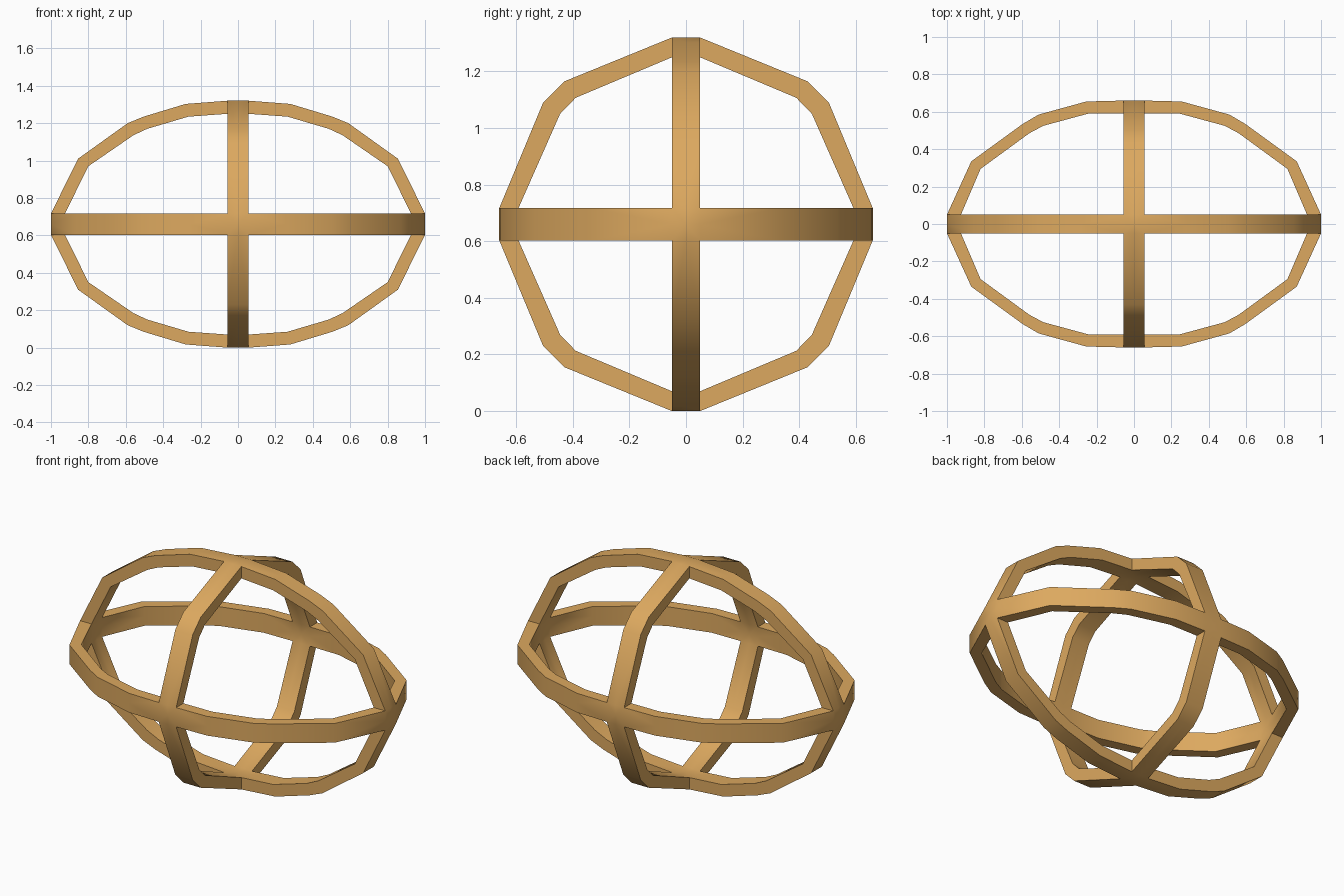
import bpy
import bmesh
from mathutils import Vector

cube = bpy.data.objects.get("Cube")
if cube:
    bpy.data.objects.remove(cube, do_unlink=True)

wood = bpy.data.materials.new("warm_tan")
wood.use_nodes = True
colour = (0.72, 0.395, 0.115, 1)
wood.diffuse_color = colour
bsdf = next(n for n in wood.node_tree.nodes if n.type == "BSDF_PRINCIPLED")
bsdf.inputs["Base Color"].default_value = colour

HALF = (0.057, 0.05, 0.057)       # half width of the bands along x, y, z
OUTER = (1.0, 0.66, 0.66)         # outer reach of the cage along x, y, z
INNER = (0.925, 0.592, 0.59)      # inner reach

bm = bmesh.new()


def place(axes, values):
    co = Vector((0, 0, 0))
    for axis, value in zip(axes, values):
        co[axis] = value
    return bm.verts.new(co)


def half_band(a, b, outer, inner):
    """Quarter arc from axis a to axis b: outer, inner and side strips."""
    c = 3 - a - b
    outer = [(OUTER[a], HALF[b])] + outer + [(HALF[a], OUTER[b])]
    inner = [(INNER[a], HALF[b])] + inner + [(HALF[a], INNER[b])]
    rows = []
    for o, i in zip(outer, inner):
        rows.append([place((a, b, c), (*p, w))
                     for p, w in ((o, 0), (o, HALF[c]), (i, HALF[c]), (i, 0))])
    for r, s in zip(rows, rows[1:]):
        for k in range(3):
            bm.faces.new((r[k], r[k + 1], s[k + 1], s[k]))


def crossing(a):
    """Quarter of the flat patches where two bands cross on axis a."""
    b, c = [k for k in range(3) if k != a]
    for reach in (OUTER[a], INNER[a]):
        corners = ((0, 0), (HALF[b], 0), (HALF[b], HALF[c]), (0, HALF[c]))
        bm.faces.new([place((a, b, c), (reach, *p)) for p in corners])


# Level band, upright long band, upright cross band
half_band(0, 1, [(0.87, 0.335), (0.595, 0.535), (0.51, 0.585), (0.255, 0.655)],
          [(0.82, 0.295), (0.56, 0.485), (0.485, 0.525), (0.245, 0.59)])
half_band(0, 2, [(0.855, 0.35), (0.59, 0.54), (0.505, 0.575), (0.28, 0.643)],
          [(0.80, 0.31), (0.56, 0.475), (0.485, 0.51), (0.265, 0.575)])
half_band(1, 2, [(0.505, 0.43), (0.43, 0.505)], [(0.445, 0.39), (0.39, 0.447)])
for axis in range(3):
    crossing(axis)

# Weld the octant and face it outward
bmesh.ops.remove_doubles(bm, verts=bm.verts, dist=0.0005)
bmesh.ops.recalc_face_normals(bm, faces=bm.faces)
bm.normal_update()
tip = max(bm.faces, key=lambda f: f.calc_center_median().x)
if tip.normal.x < 0:
    bmesh.ops.reverse_faces(bm, faces=bm.faces)

mesh = bpy.data.meshes.new("ring_cage")
bm.to_mesh(mesh)
bm.free()
mesh.materials.append(wood)
cage = bpy.data.objects.new("ring_cage", mesh)
cage.location.z = OUTER[2]
bpy.context.collection.objects.link(cage)

bpy.ops.object.select_all(action="DESELECT")
cage.select_set(True)
bpy.context.view_layer.objects.active = cage
bpy.ops.object.shade_smooth_by_angle(angle=0.6)

# Mirror the octant to all sides
mirror = cage.modifiers.new("mirror", "MIRROR")
mirror.use_axis = (True, True, True)
